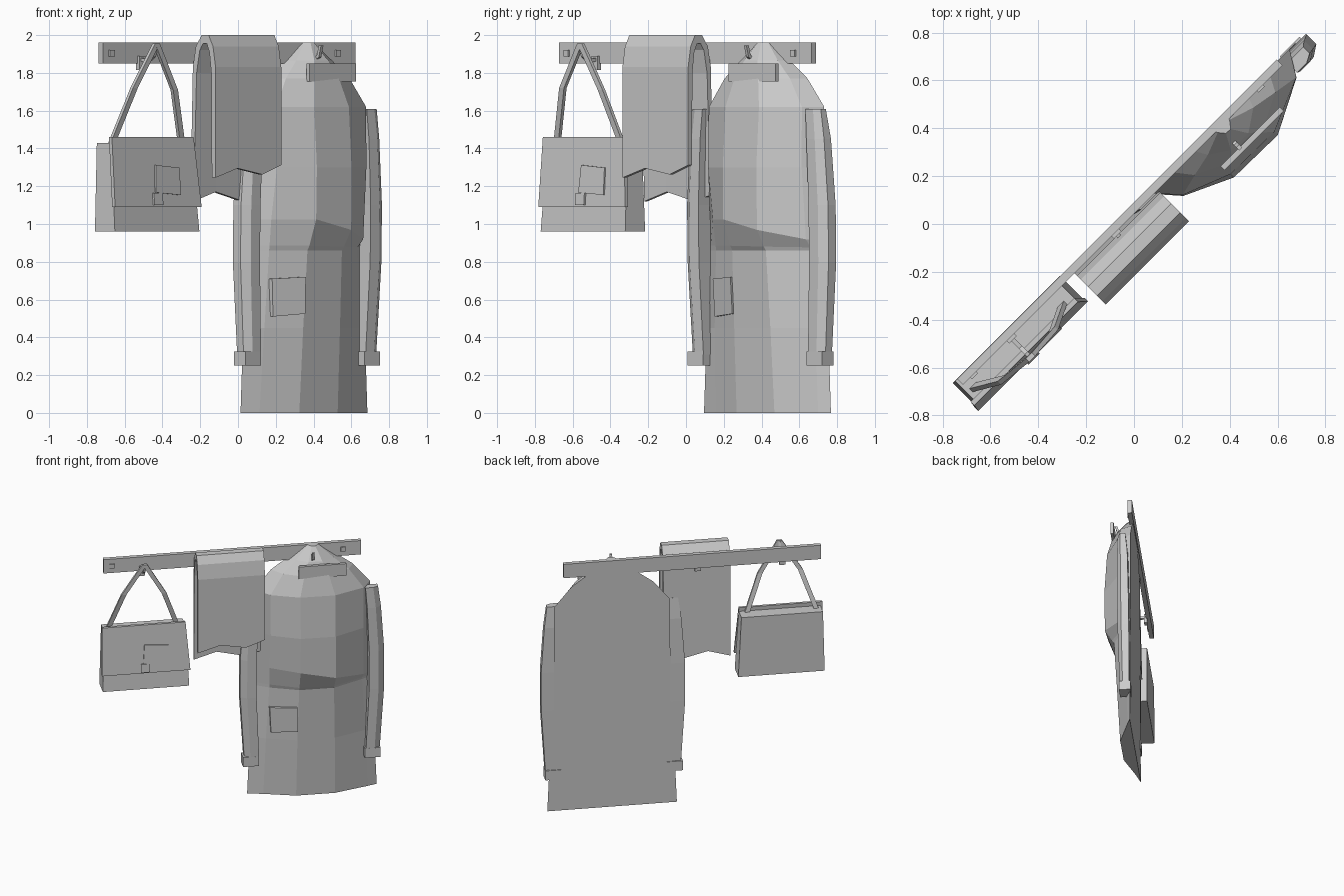
import bpy, bmesh, math
from mathutils import Matrix, Vector

# The whole rack is laid out in (u along the rail, v out of the wall, z up), then turned 45 degrees.
TURN = Matrix.Rotation(math.radians(45), 4, 'Z')

grey = bpy.data.materials.new("grey")
grey.diffuse_color = (0.6, 0.6, 0.6, 1)


def loft(name, rings):
    """Skin equal-length closed rings of (u, v, z) points and cap both ends."""
    bm = bmesh.new()
    loops = [[bm.verts.new(TURN @ Vector((u, -v, z))) for u, v, z in r] for r in rings]
    n = len(rings[0])
    for a, b in zip(loops, loops[1:]):
        for i in range(n):
            j = (i + 1) % n
            bm.faces.new((a[i], a[j], b[j], b[i]))
    bm.faces.new(loops[0])
    bm.faces.new(loops[-1])
    bmesh.ops.recalc_face_normals(bm, faces=bm.faces)
    me = bpy.data.meshes.new(name)
    bm.to_mesh(me)
    bm.free()
    me.materials.append(grey)
    ob = bpy.data.objects.new(name, me)
    bpy.context.collection.objects.link(ob)
    return ob


def rect(u0, u1, v0, v1, z):
    return [(u0, v0, z), (u1, v0, z), (u1, v1, z), (u0, v1, z)]


def box(name, u0, u1, v0, v1, z0, z1):
    return loft(name, [rect(u0, u1, v0, v1, z0), rect(u0, u1, v0, v1, z1)])


def plate(name, corners, thick):
    """Thin slab: four corner points, thickened back toward the wall."""
    return loft(name, [corners, [(u, v - thick, z) for u, v, z in corners]])


def strip(name, path, du, dv):
    """Square-section band through (u, v, z) points running mostly vertically."""
    return loft(name, [rect(u - du / 2, u + du / 2, v - dv / 2, v + dv / 2, z) for u, v, z in path])


# Wall rail with end screws
box("rail", -0.980, 0.908, -0.064, -0.030, 1.85, 1.96)
for i, u in enumerate((-0.92, 0.775)):
    box(f"rail_screw_{i}", u - 0.018, u + 0.018, -0.04, -0.02, 1.888, 1.922)

# Three hooks: base plate, arm reaching out, upturned tip
for i, u in enumerate((-0.70, -0.08, 0.537)):
    box(f"hook_base_{i}", u - 0.022, u + 0.022, -0.04, -0.016, 1.815, 1.89)
    path = [(-0.03, 1.87), (0.03, 1.865), (0.07, 1.89), (0.085, 1.945)]
    r = 0.009
    loft(f"hook_arm_{i}", [[(u - r, v - r * s, z + r * c), (u + r, v - r * s, z + r * c),
                            (u + r, v + r * s, z - r * c), (u - r, v + r * s, z - r * c)]
                           for (v, z), (s, c) in zip(path, ((0, 1), (.2, 1), (.8, .6), (1, 0)))])

# Bag: wedge body, sloping flap, patch and clasp
loft("bag_body", [rect(-1.005, -0.372, -0.066, 0.083, 0.96),
                  rect(-0.993, -0.395, -0.064, 0.044, 1.43)])
plate("bag_flap", [(-1.013, 0.093, 1.09), (-0.365, 0.093, 1.09),
                   (-0.396, 0.064, 1.46), (-1.008, 0.064, 1.46)], 0.022)
plate("bag_patch", [(-0.71, 0.097, 1.167), (-0.522, 0.097, 1.153),
                    (-0.525, 0.086, 1.298), (-0.70, 0.086, 1.312)], 0.012)
plate("bag_clasp", [(-0.728, 0.104, 1.10), (-0.662, 0.104, 1.10),
                    (-0.662, 0.099, 1.163), (-0.728, 0.099, 1.163)], 0.02)
strip("bag_strap_left", [(-0.958, 0.008, 1.42), (-0.85, 0.072, 1.72), (-0.70, 0.088, 1.955)], 0.036, 0.02)
strip("bag_strap_right", [(-0.45, 0.028, 1.42), (-0.555, 0.078, 1.71), (-0.70, 0.088, 1.955)], 0.036, 0.02)

# Towel folded over the middle hook, with uneven hems (u, front hem, back hem)
hems = [(-0.322, 1.245, 1.12), (-0.155, 1.295, 1.17), (0.03, 1.262, 1.125), (0.170, 1.312, 1.15)]
loft("towel", [[(u, v, z) for v, z in (
    (0.154, f), (0.154, 1.83), (0.135, 1.94), (0.102, 2.0), (0.05, 2.0), (0.006, 1.94), (-0.016, 1.83),
    (-0.034, b), (-0.010, b), (0.012, 1.80), (0.036, 1.92), (0.06, 1.955), (0.088, 1.955),
    (0.108, 1.91), (0.122, 1.80), (0.126, f))]
    for u, f, b in hems])

# Coat body: flat back, faceted front, bloused over the waist
# (height, half width, front v, left fullness, right fullness, drop toward the right)
MID, BACK = 0.552, -0.058
coat = [(0.0, 0.475, 0.042, 0.28, 0.24, 0), (0.45, 0.455, 0.066, 0.40, 0.24, 0),
        (0.86, 0.425, 0.09, 0.42, 0.24, 0), (0.885, 0.425, 0.105, 0.40, 0.24, 0.01),
        (1.025, 0.43, 0.158, 0.38, 0.36, 0.12), (1.3, 0.425, 0.162, 0.55, 0.48, 0),
        (1.62, 0.425, 0.142, 0.58, 0.52, 0), (1.77, 0.30, 0.108, 0.56, 0.52, 0),
        (1.865, 0.17, 0.07, 0.56, 0.52, 0), (1.96, 0.045, 0.005, 0.56, 0.52, 0)]
loft("coat_body", [[(MID + s * w, BACK + t * (d - BACK), z - drop * max(0, s + 0.28) / 1.28)
                    for s, t in ((-1, 0), (-0.76, lf), (-0.28, 0.98), (0.32, 1), (0.85, rf), (1, 0))]
                   for z, w, d, lf, rf, drop in coat])

# Sleeves (thin outer edge, fuller inside) and cuffs, mirrored about the coat centre
for side, label in ((-1, "left"), (1, "right")):
    rings = []
    for off, z, v, w, d in ((0.433, 1.61, 0.006, 0.095, 0.058), (0.450, 1.45, 0.0, 0.105, 0.08),
                            (0.470, 1.1, -0.006, 0.115, 0.088), (0.470, 0.8, -0.010, 0.115, 0.088),
                            (0.444, 0.31, -0.016, 0.105, 0.074)):
        c, h = MID - 0.009 + side * off, side * w / 2
        rings.append([(c - h, v - d / 2, z), (c + h, v - d / 2, z), (c + h, v + d * 0.15, z),
                      (c + h * 0.2, v + d / 2, z), (c - h, v + d / 2, z)])
    loft(f"sleeve_{label}", rings)
    c = MID - 0.014 + side * 0.446
    box(f"cuff_{label}", c - 0.058, c + 0.058, -0.064, 0.022, 0.25, 0.325)

# Coat collar band and pocket
box("collar_band", 0.427, 0.777, 0.085, 0.108, 1.755, 1.85)
plate("coat_pocket", [(0.238, 0.024, 0.51), (0.425, 0.079, 0.525),
                      (0.420, 0.088, 0.72), (0.228, 0.028, 0.71)], 0.03)
